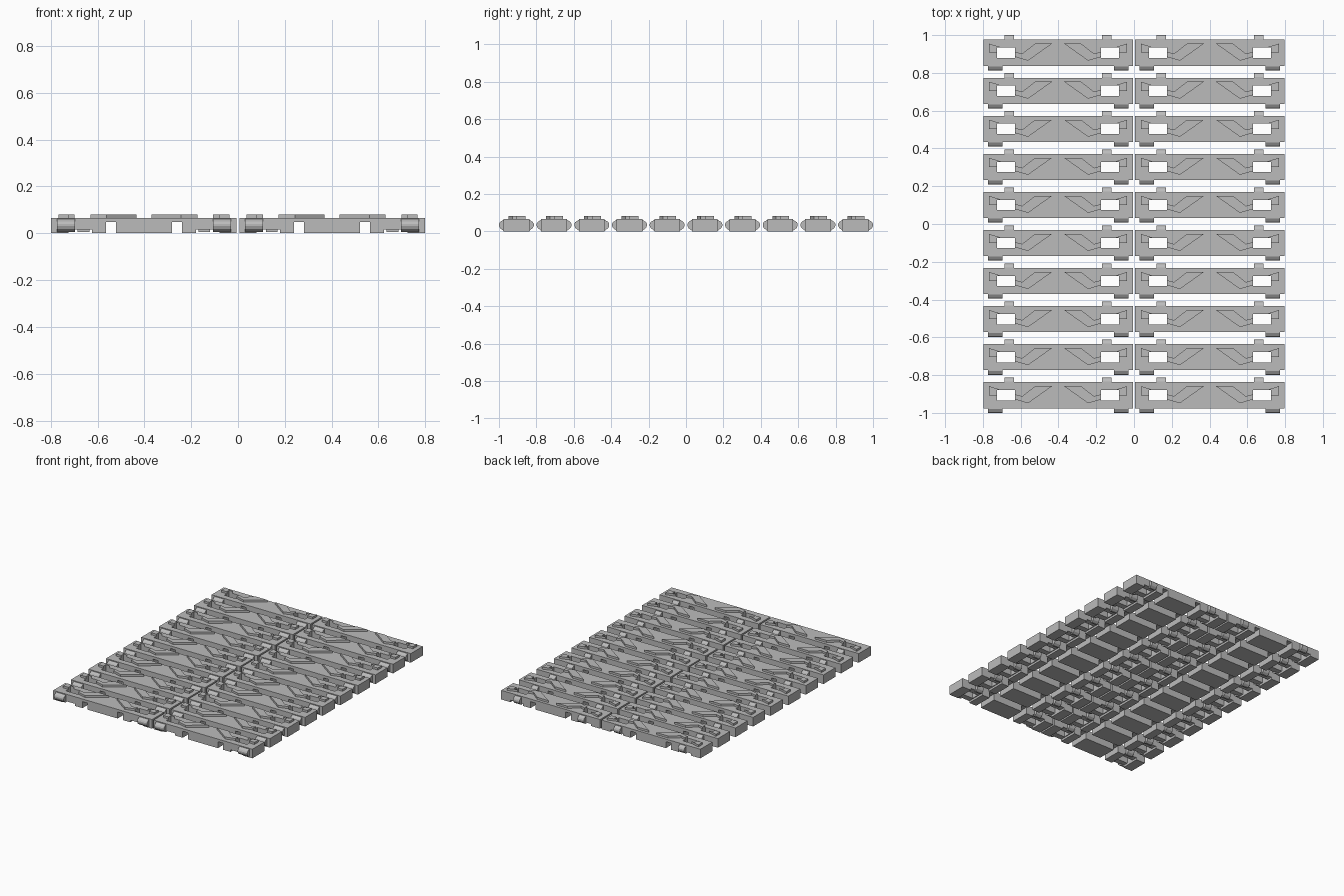
import bpy, bmesh
from mathutils import Vector

if "Cube" in bpy.data.objects:
    bpy.data.objects.remove(bpy.data.objects["Cube"])

PITCH_X, PITCH_Y = 0.804, 0.2015
ORIGIN = (-PITCH_X / 2, -4.5 * PITCH_Y, 0)

steel = bpy.data.materials.new("track_grey")
steel.diffuse_color = (0.5, 0.5, 0.5, 1)
steel.use_nodes = True
steel.node_tree.nodes["Principled BSDF"].inputs["Base Color"].default_value = steel.diffuse_color


def prism(name, pts, axis, lo, hi):
    """Extrude a 2D outline along an axis; remaining axes keep x, y, z order."""
    def place(p, d):
        v = list(p)
        v.insert("xyz".index(axis), d)
        return Vector(v)
    bm = bmesh.new()
    a = [bm.verts.new(place(p, lo)) for p in pts]
    b = [bm.verts.new(place(p, hi)) for p in pts]
    bm.faces.new(a)
    bm.faces.new(b)
    for i in range(len(pts)):
        j = (i + 1) % len(pts)
        bm.faces.new((a[i], a[j], b[j], b[i]))
    bmesh.ops.recalc_face_normals(bm, faces=bm.faces)
    me = bpy.data.meshes.new(name)
    bm.to_mesh(me)
    bm.free()
    me.materials.append(steel)
    ob = bpy.data.objects.new(name, me)
    ob.location = ORIGIN
    bpy.context.collection.objects.link(ob)
    return ob


def mirror(ob):
    m = ob.modifiers.new("mirror", "MIRROR")
    m.use_axis[0] = True
    m.use_mirror_merge = False


def repeat(ob):
    """Two columns of ten links."""
    for n, step in ((2, (PITCH_X, 0, 0)), (10, (0, PITCH_Y, 0))):
        m = ob.modifiers.new("array", "ARRAY")
        m.count = n
        m.use_relative_offset = False
        m.use_constant_offset = True
        m.constant_offset_displace = step


# link body with notches along its underside
half = [(0.12, 0), (0.12, 0.047), (0.162, 0.047), (0.162, 0), (0.222, 0),
        (0.222, 0.015), (0.323, 0.015), (0.323, 0), (0.396, 0), (0.396, 0.066)]
body = prism("link_body", half + [(-x, z) for x, z in reversed(half)], "y", -0.069, 0.069)

# windows cut through the body
cutter = prism("window_cutter", [(0.228, -0.027), (0.323, -0.027), (0.323, 0.027),
                                 (0.228, 0.027)], "z", -0.05, 0.15)
mirror(cutter)
cutter.hide_render = True
cutter.hide_viewport = True
cut = body.modifiers.new("windows", "BOOLEAN")
cut.object = cutter
cut.operation = "DIFFERENCE"
cut.solver = "EXACT"
repeat(body)

parts = [
    # raised bent rib on the tread face
    prism("tread_rib", [(0.228, 0.005), (0.19, -0.005), (0.122, 0.048), (0.032, 0.048),
                        (0.159, -0.042), (0.228, -0.022)], "z", 0.06, 0.081),
    # raised pad at the outer corner of each window
    prism("tread_pad", [(0.365, 0.048), (0.296, 0.027), (0.323, 0.027), (0.323, 0.0),
                        (0.365, 0.0)], "z", 0.06, 0.081),
    # hinge lugs, front and rear
    prism("front_lug", [(-0.06, 0.06), (-0.072, 0.06), (-0.088, 0.05), (-0.0932, 0.04),
                        (-0.0932, 0.03), (-0.088, 0.018), (-0.072, 0.006), (-0.06, 0.006)],
          "x", 0.295, 0.372),
    prism("rear_lug", [(0.06, 0.06), (0.072, 0.06), (0.088, 0.05), (0.0932, 0.04),
                       (0.0932, 0.03), (0.088, 0.018), (0.072, 0.006), (0.06, 0.006)],
          "x", 0.233, 0.283),
]
for ob in parts:
    mirror(ob)
    repeat(ob)
